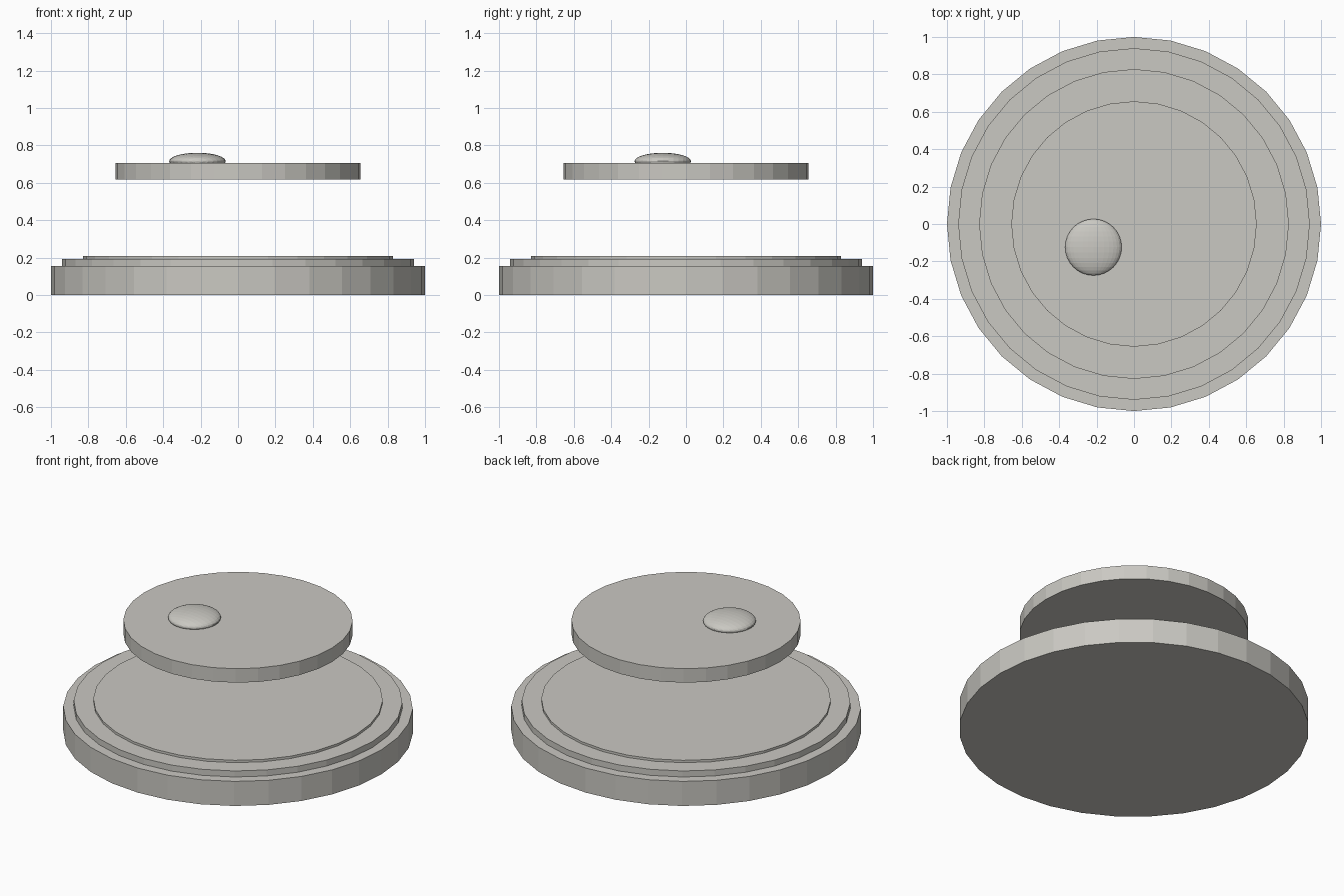
import bpy

if "Cube" in bpy.data.objects:
    bpy.data.objects.remove(bpy.data.objects["Cube"])

stone = bpy.data.materials.new("warm_grey")
stone.diffuse_color = (0.59, 0.58, 0.54, 1.0)
stone.use_nodes = True
stone.node_tree.nodes["Principled BSDF"].inputs["Base Color"].default_value = stone.diffuse_color


def disc(name, radius, bottom, top):
    """Flat-faced 32-sided disc between two heights."""
    bpy.ops.mesh.primitive_cylinder_add(
        vertices=32, radius=radius, depth=top - bottom,
        location=(0, 0, (bottom + top) / 2))
    ob = bpy.context.object
    ob.name = name
    ob.data.materials.append(stone)
    return ob


# Stepped base
disc("base_plate", 1.0, 0.0, 0.155)
disc("base_step", 0.94, 0.15, 0.193)
disc("base_inlay", 0.828, 0.188, 0.208)

# Floating upper disc
disc("upper_disc", 0.656, 0.618, 0.706)

# Flattened button, set off-centre on the upper disc
bpy.ops.mesh.primitive_uv_sphere_add(
    segments=32, ring_count=16, radius=0.151, location=(-0.217, -0.124, 0.715),
    rotation=(1.5707963, 0, 0))
button = bpy.context.object
button.name = "button"
button.scale = (1, 0.3, 1)
# Flatten vertically: local y points up after the rotation
button.data.materials.append(stone)
